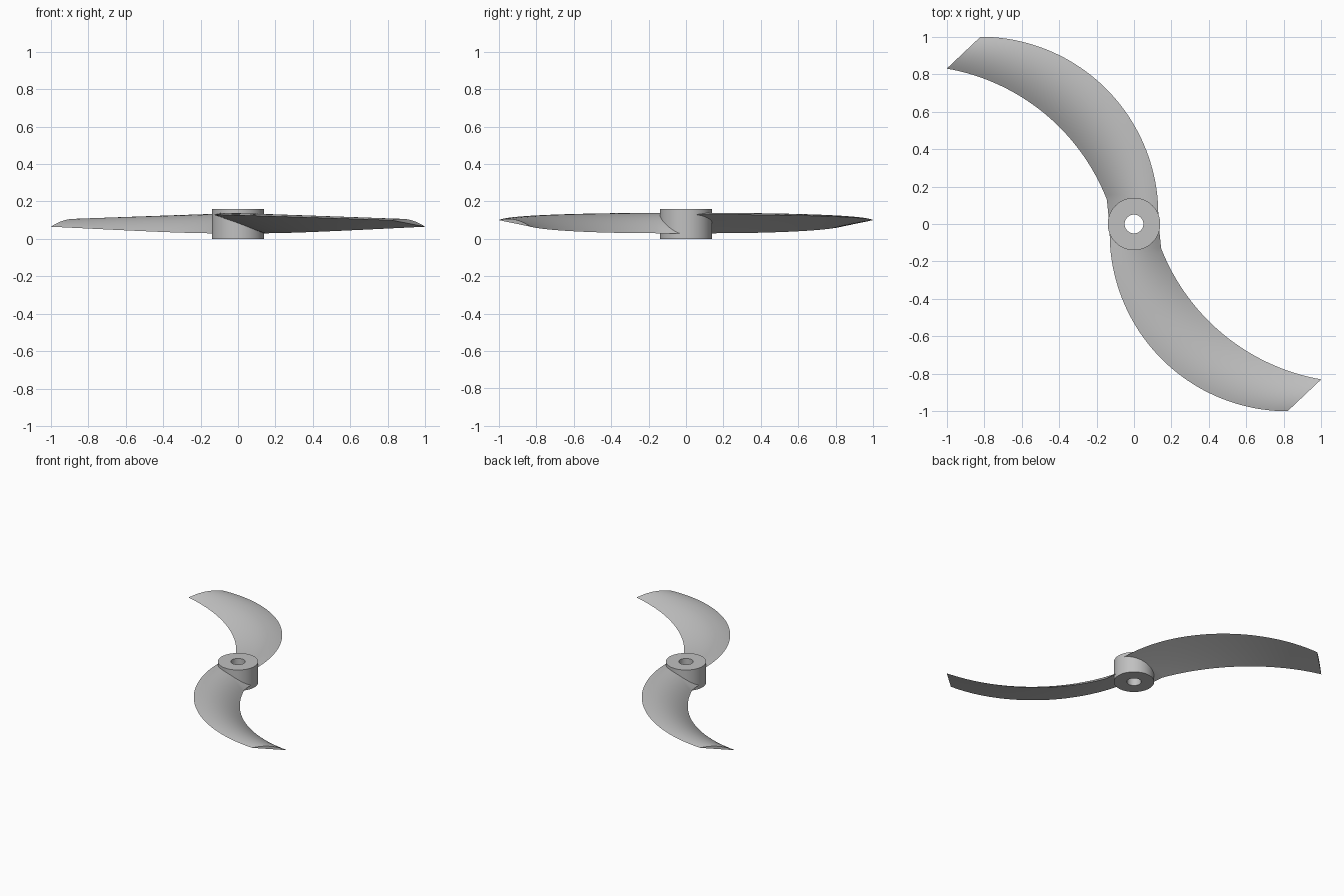
import bpy
import bmesh
from math import sin, cos, pi, sqrt, radians, asin
from mathutils import Vector, Matrix

cube = bpy.data.objects.get("Cube")
if cube:
    bpy.data.objects.remove(cube, do_unlink=True)

grey = bpy.data.materials.new("light grey metal")
grey.use_nodes = True
grey.diffuse_color = (0.53, 0.53, 0.53, 1)
grey.node_tree.nodes["Principled BSDF"].inputs["Base Color"].default_value = grey.diffuse_color


def finish(bm, name):
    """Turn a bmesh into a smooth shaded object with crisp edges."""
    bmesh.ops.recalc_face_normals(bm, faces=bm.faces)
    mesh = bpy.data.meshes.new(name)
    bm.to_mesh(mesh)
    bm.free()
    mesh.materials.append(grey)
    obj = bpy.data.objects.new(name, mesh)
    bpy.context.collection.objects.link(obj)
    bpy.ops.object.select_all(action="DESELECT")
    obj.select_set(True)
    bpy.context.view_layer.objects.active = obj
    bpy.ops.object.shade_smooth_by_angle(angle=radians(15))
    return obj


def bridge(bm, a, b):
    """Quads between two closed loops of vertices."""
    for i in range(len(a)):
        j = (i + 1) % len(a)
        bm.faces.new((a[i], a[j], b[j], b[i]))


# Hub: a tube with a shaft hole
bm = bmesh.new()
SIDES = 64
loops = []
for r, z in [(0.14, 0), (0.14, 0.16), (0.05, 0.16), (0.05, 0)]:
    loops.append([bm.verts.new((r * cos(2 * pi * i / SIDES), r * sin(2 * pi * i / SIDES), z))
                  for i in range(SIDES)])
for k in range(4):
    bridge(bm, loops[k], loops[(k + 1) % 4])
finish(bm, "hub")

# Blade edges in plan: the leading edge is a quarter circle, the trailing edge a shallower arc
STATIONS, CHORD = 40, 14
root, tip, sagitta = Vector((-0.145, 0.13)), Vector((-1.0, 0.83)), 0.145
half = (tip - root).length / 2
radius = (half * half + sagitta * sagitta) / (2 * sagitta)
along = (tip - root).normalized()
out = Vector((along.y, -along.x))
centre = (root + tip) / 2 + out * (sagitta - radius)
sweep = asin(half / radius)


def edges(s):
    a = radians(4) + s * radians(86)
    lead = Vector((-0.82 + 0.95 * cos(a), 0.05 + 0.95 * sin(a)))
    b = sweep * (2 * s - 1)
    trail = centre + radius * (out * cos(b) + along * sin(b))
    return lead, trail


def section(bm, lead, trail, f):
    """Flat bottomed, arched section; f runs from 0 at the root to 1 at the tip."""
    lead_z, trail_z = 0.13 - 0.03 * f, 0.03 + 0.035 * f
    thick = 0.045 - 0.024 * f

    def point(t, top):
        p = trail.lerp(lead, t)
        # Keep the root clear of the shaft hole
        y = max(p.y, sqrt(max(0, 0.01 - p.x * p.x)))
        z = trail_z + (lead_z - trail_z) * t + top * thick * 4 * t * (1 - t)
        return bm.verts.new((p.x, y, z))

    upper = [point(i / CHORD, 1) for i in range(CHORD + 1)]
    lower = [point(i / CHORD, 0) for i in range(CHORD - 1, 0, -1)]
    return upper + lower


def blade(name, turn):
    bm = bmesh.new()
    rings = [section(bm, Vector((0.13, 0.05)), Vector((-0.135, 0.03)), 0)]
    for i in range(STATIONS + 1):
        s = i / STATIONS
        rings.append(section(bm, *edges(s), 1 - cos(s * pi / 2)))
    for a, b in zip(rings, rings[1:]):
        bridge(bm, a, b)
    for ring in (rings[0], rings[-1]):
        bm.faces.new(ring)
    bmesh.ops.transform(bm, matrix=Matrix.Rotation(turn, 4, "Z"), verts=bm.verts)
    return finish(bm, name)


blade("back_blade", 0)
blade("front_blade", pi)
